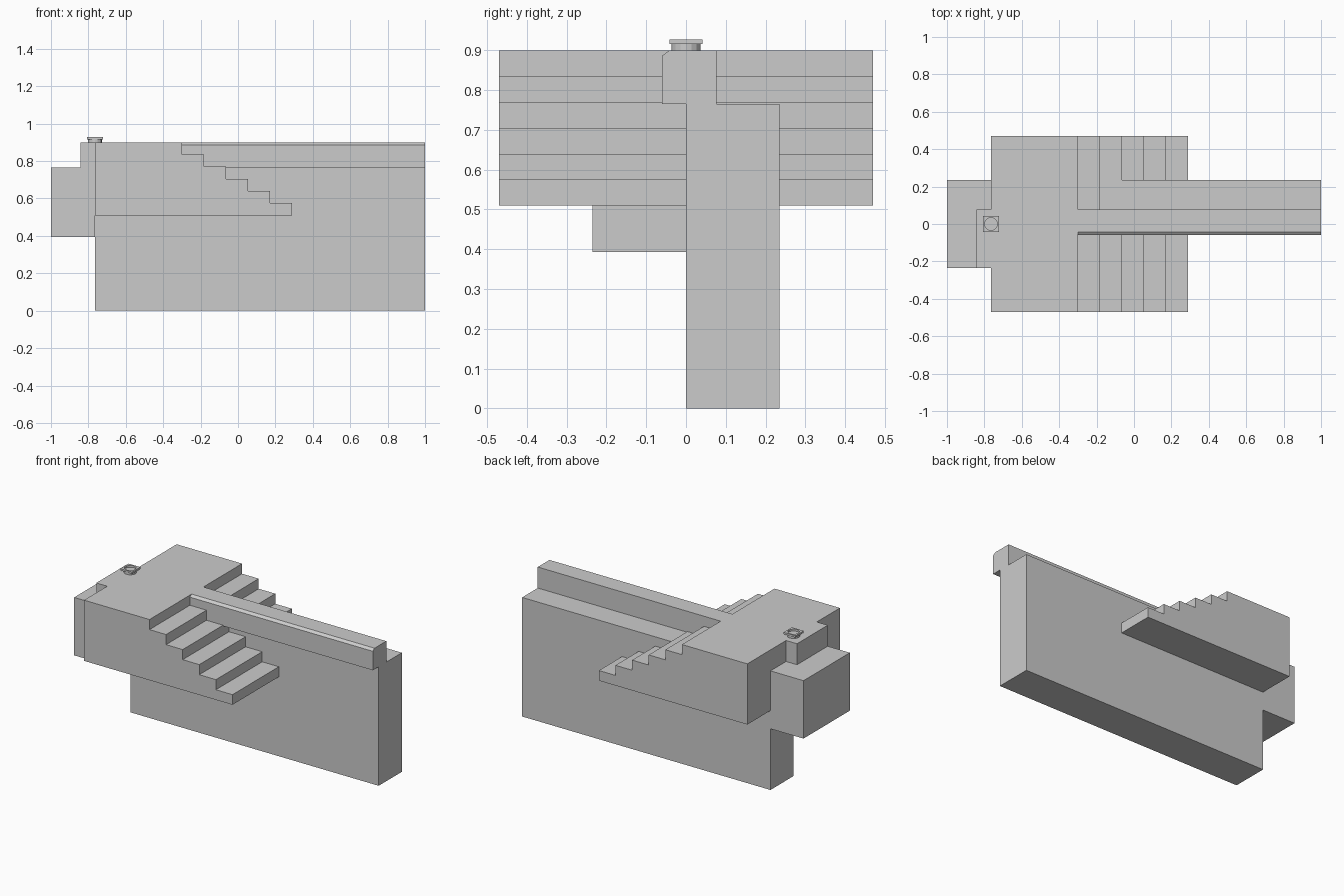
import bpy
import bmesh
import math

if "Cube" in bpy.data.objects:
    bpy.data.objects.remove(bpy.data.objects["Cube"])


def make_object(name, bm):
    bmesh.ops.recalc_face_normals(bm, faces=bm.faces)
    mesh = bpy.data.meshes.new(name)
    bm.to_mesh(mesh)
    bm.free()
    obj = bpy.data.objects.new(name, mesh)
    bpy.context.collection.objects.link(obj)
    return obj


def extrude(name, points, offset):
    """Closed solid from a planar outline swept along offset."""
    bm = bmesh.new()
    face = bm.faces.new([bm.verts.new(p) for p in points])
    side = bmesh.ops.extrude_face_region(bm, geom=[face], use_keep_orig=True)
    verts = [g for g in side["geom"] if isinstance(g, bmesh.types.BMVert)]
    bmesh.ops.translate(bm, verts=verts, vec=offset)
    return make_object(name, bm)


def box(name, x0, x1, y0, y1, z0, z1):
    outline = [(x0, y0, z0), (x1, y0, z0), (x1, y1, z0), (x0, y1, z0)]
    return extrude(name, outline, (0, 0, z1 - z0))


# Wall
WALL_TOP, TOP = 0.765, 0.9
box("wall", -0.765, 1, 0, 0.235, 0, WALL_TOP)

# Parapet along the wall, chamfered on its front top edge
parapet = [(-0.06, WALL_TOP), (0.077, WALL_TOP), (0.077, TOP),
           (-0.042, TOP), (-0.06, 0.887)]
extrude("parapet", [(-0.35, y, z) for y, z in parapet], (1.35, 0, 0))

# Platform with stairs on both sides of the parapet
BASE, STEPS = 0.51, 6
rise, run = (TOP - BASE) / STEPS, 0.118
stairs = [(-0.765, BASE), (-0.765, TOP)]
for i in range(STEPS):
    x = -0.3 + i * run
    stairs += [(x, TOP - i * rise), (x, TOP - (i + 1) * rise)]
extrude("stair_platform", [(x, -0.47, z) for x, z in stairs], (0, 0.94, 0))

# End block and the raised ledge on it
box("end_block", -1, -0.765, -0.235, 0.235, 0.393, WALL_TOP)
box("end_ledge", -0.843, -0.76, -0.235, 0.077, WALL_TOP, TOP)

# Small peg with a square collar around a round opening
PX = -0.765
SEG = 16
angles = [2 * math.pi * i / SEG for i in range(SEG)]
extrude("peg", [(PX + 0.037 * math.cos(a), 0.037 * math.sin(a), 0.895)
                for a in angles], (0, 0, 0.021))

bm = bmesh.new()
rings = []
for z in (0.916, 0.928):
    inner, outer = [], []
    for a in angles:
        c, s = math.cos(a), math.sin(a)
        k = 0.042 / max(abs(c), abs(s))
        inner.append(bm.verts.new((PX + 0.034 * c, 0.034 * s, z)))
        outer.append(bm.verts.new((PX + k * c, k * s, z)))
    rings.append((inner, outer))
(bi, bo), (ti, to) = rings
for i in range(SEG):
    j = (i + 1) % SEG
    for p, q in ((bi, bo), (bo, to), (to, ti), (ti, bi)):
        bm.faces.new((p[i], p[j], q[j], q[i]))
make_object("peg_collar", bm)
